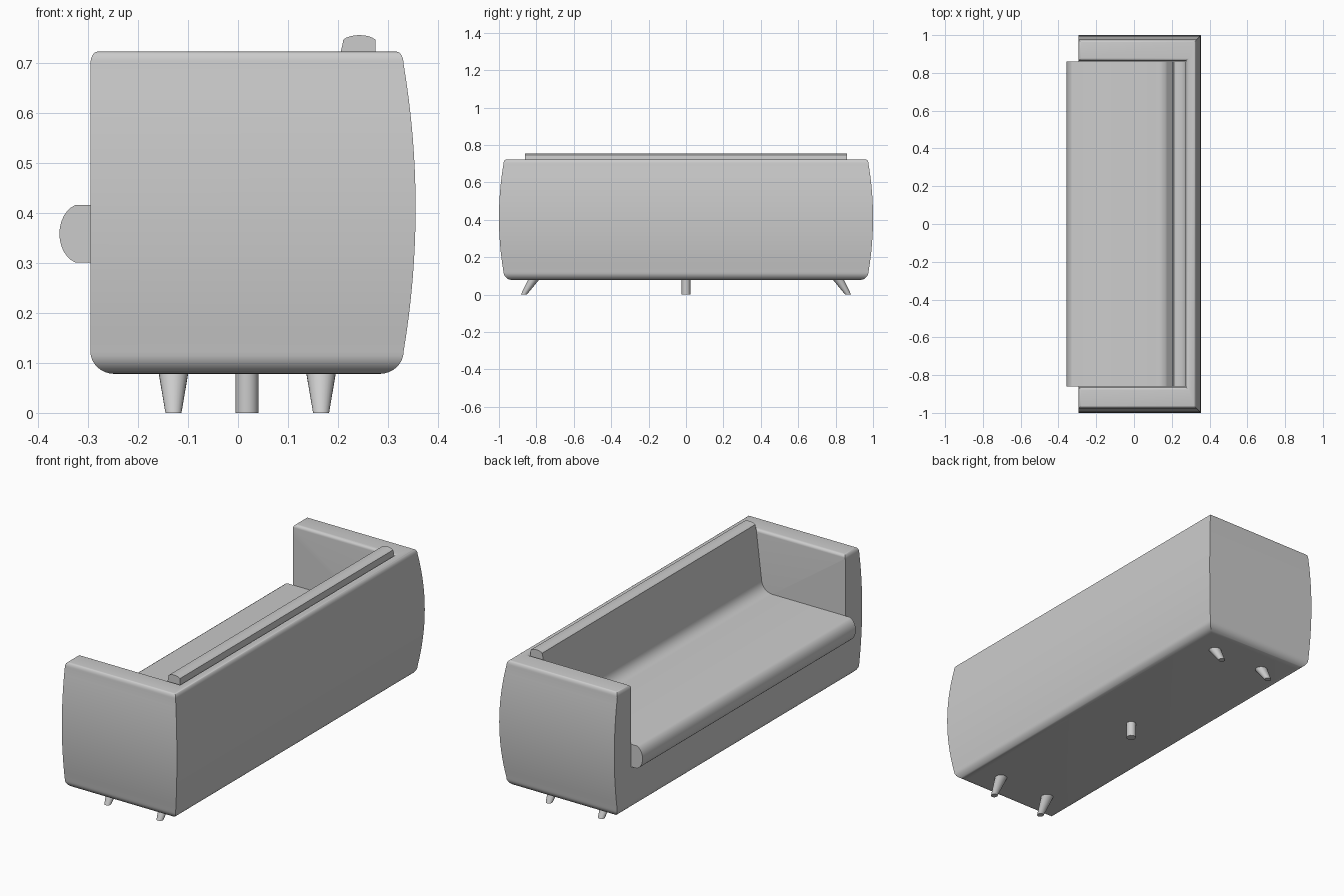
import bpy, bmesh
from math import sin, cos, pi, radians
from mathutils import Vector

if "Cube" in bpy.data.objects:
    bpy.data.objects.remove(bpy.data.objects["Cube"], do_unlink=True)

GREY = (0.6, 0.6, 0.6, 1.0)
fabric = bpy.data.materials.new("light grey")
fabric.use_nodes = True
fabric.diffuse_color = GREY
fabric.node_tree.nodes["Principled BSDF"].inputs["Base Color"].default_value = GREY


def finish(name, bm):
    """Turn a bmesh into a linked object with the shared material."""
    bmesh.ops.recalc_face_normals(bm, faces=bm.faces)
    mesh = bpy.data.meshes.new(name)
    bm.to_mesh(mesh)
    bm.free()
    mesh.materials.append(fabric)
    obj = bpy.data.objects.new(name, mesh)
    bpy.context.collection.objects.link(obj)
    return obj


def smooth(obj):
    bpy.ops.object.select_all(action="DESELECT")
    obj.select_set(True)
    bpy.context.view_layer.objects.active = obj
    bpy.ops.object.shade_smooth_by_angle(angle=radians(35))


def loft(name, rings):
    """Bridge closed rings of equal length and cap both ends."""
    bm = bmesh.new()
    loops = [[bm.verts.new(p) for p in ring] for ring in rings]
    n = len(loops[0])
    for a, b in zip(loops, loops[1:]):
        for i in range(n):
            j = (i + 1) % n
            bm.faces.new((a[i], a[j], b[j], b[i]))
    bm.faces.new(loops[0])
    bm.faces.new(loops[-1])
    return finish(name, bm)


def rectangle(x0, x1, y, z):
    return [(x0, -y, z), (x1, -y, z), (x1, y, z), (x0, y, z)]


def arc(cx, cz, rx, rz, start, end, steps):
    angles = [radians(start + (end - start) * i / steps) for i in range(steps + 1)]
    return [(cx + rx * cos(a), cz + rz * sin(a)) for a in angles]


# Body: stacked rectangles with a bulging back and arms and rounded rims
FRONT, SIDE = -0.295, 0.645
side = arc(0.283, 0.123, 0.048, 0.045, -90, 0, 8)
for i in range(1, 16):
    t = i / 8 - 1
    side.append((0.331 + 0.024 * (1 - t * t), 0.41 + 0.287 * t))
side += arc(0.317, 0.697, 0.014, 0.025, 0, 90, 6)
rings = []
for x, z in side:
    inset = max(0.331 - x, 0)
    rings.append(rectangle(FRONT + inset, x, x + SIDE, z))
body = loft("sofa_body", rings)

# Seat well, flared at the top so that the inner rims are rounded
well = [rectangle(-0.6, 0.276, 0.864, 0.30)]
for x, z in arc(0.292, 0.706, 0.016, 0.016, 180, 90, 6):
    well.append(rectangle(-0.6, x, x + 0.588, z))
well.append(rectangle(-0.6, 0.292, 0.88, 0.9))
cutter = loft("seat_well_cutter", well)
cutter.hide_render = True
cut = body.modifiers.new("seat_well", "BOOLEAN")
cut.operation = "DIFFERENCE"
cut.solver = "EXACT"
cut.object = cutter
bpy.context.view_layer.objects.active = body
bpy.ops.object.modifier_apply(modifier=cut.name)
bpy.data.objects.remove(cutter, do_unlink=True)
smooth(body)

# Cushion: one profile with front roll, seat, curved back and top roll
profile = [(0.275, 0.30)]
profile += arc(-0.312, 0.358, 0.045, 0.06, 253, 107, 12)
profile += arc(0.115, 0.475, 0.06, 0.06, -90, -8, 10)
profile += [(0.205, 0.72), (0.21, 0.742)]
profile += arc(0.2425, 0.737, 0.037, 0.018, 150, 30, 8)
profile += [(0.275, 0.743)]
cushion = loft("seat_and_back_cushion",
               [[(x, y, z) for x, z in profile] for y in (-0.86, 0.86)])
smooth(cushion)


# Legs: four splayed tapered legs and one straight centre leg
def leg(name, top, bottom, r_top, r_bottom):
    rings = []
    for (x, y, z), r in ((top, r_top), (bottom, r_bottom)):
        rings.append([(x + r * cos(2 * pi * i / 24), y + r * sin(2 * pi * i / 24), z)
                      for i in range(24)])
    smooth(loft(name, rings))


for end, sign in (("left", 1), ("right", -1)):
    for place, x in (("front", -0.129), ("back", 0.166)):
        leg(f"{place}_{end}_leg", (x, sign * 0.813, 0.082), (x, sign * 0.867, 0), 0.03, 0.016)
leg("centre_leg", (0.018, 0, 0.082), (0.018, 0, 0), 0.023, 0.023)
